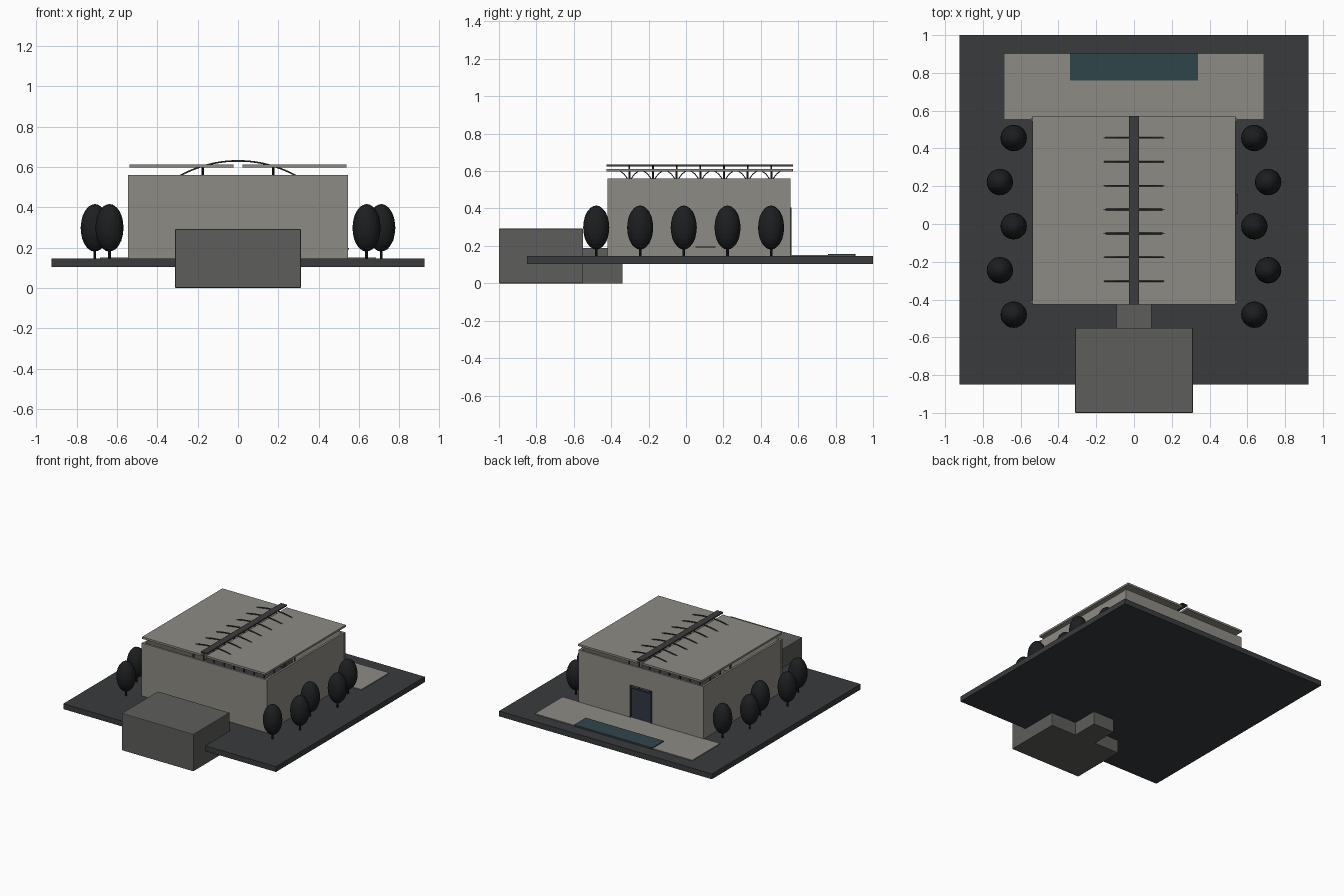
import bpy, math
from mathutils import Vector

if "Cube" in bpy.data.objects:
    bpy.data.objects.remove(bpy.data.objects["Cube"])


def material(name, r, g, b):
    m = bpy.data.materials.new(name)
    m.diffuse_color = (r, g, b, 1)
    m.use_nodes = True
    m.node_tree.nodes["Principled BSDF"].inputs["Base Color"].default_value = m.diffuse_color
    return m


stone = material("pale_stone", 0.27, 0.26, 0.23)
concrete = material("grey_concrete", 0.11, 0.11, 0.105)
paving = material("dark_paving", 0.04, 0.043, 0.046)
metal = material("dark_metal", 0.045, 0.045, 0.045)
water = material("water", 0.03, 0.06, 0.07)
glass = material("dark_glass", 0.03, 0.04, 0.055)
foliage = material("foliage", 0.012, 0.013, 0.014)


def box(name, x, y, z, mat, bevel=0):
    """Box from (min, max) ranges on each axis."""
    bpy.ops.mesh.primitive_cube_add(size=1, location=[sum(r) / 2 for r in (x, y, z)])
    ob = bpy.context.object
    ob.name = name
    ob.scale = [r[1] - r[0] for r in (x, y, z)]
    bpy.ops.object.transform_apply(location=False, rotation=False, scale=True)
    ob.data.materials.append(mat)
    if bevel:
        mod = ob.modifiers.new("bevel", 'BEVEL')
        mod.width = bevel
        mod.segments = 2
    return ob


def tube(name, points, radius, mat):
    """Round bar along a path."""
    cu = bpy.data.curves.new(name, 'CURVE')
    cu.dimensions = '3D'
    cu.bevel_depth = radius
    cu.bevel_resolution = 1
    cu.use_fill_caps = True
    sp = cu.splines.new('POLY')
    sp.points.add(len(points) - 1)
    for p, co in zip(sp.points, points):
        p.co = (*co, 1)
    cu.materials.append(mat)
    ob = bpy.data.objects.new(name, cu)
    bpy.context.collection.objects.link(ob)
    return ob


# Site slab, terrace and pool
box("site_slab", (-0.925, 0.925), (-0.85, 1.0), (0.103, 0.145), paving)
box("terrace", (-0.685, 0.685), (0.555, 0.90), (0.14, 0.151), stone)
box("pool", (-0.34, 0.34), (0.76, 0.905), (0.14, 0.157), water)

# Entrance block and link corridor
box("entrance_block", (-0.312, 0.312), (-1.0, -0.55), (0, 0.292), concrete, 0.004)
box("link_corridor", (-0.092, 0.092), (-0.62, -0.34), (0, 0.19), concrete)

# Hall walls, open at the top
Z0, Z1, T = 0.14, 0.56, 0.015
box("front_wall", (-0.545, 0.545), (-0.42, -0.42 + T), (Z0, Z1), stone)
for s, side in ((-1, "left"), (1, "right")):
    xs = sorted((s * 0.54, s * (0.54 - T)))
    box(side + "_wall", xs, (-0.42 + T, 0.56 - T), (Z0, Z1), stone)
    box(side + "_back_wall", sorted((s * 0.095, s * 0.545)), (0.56 - T, 0.56), (Z0, Z1), stone)

# Back doorway: lintel, recessed glass, frame
box("door_lintel", (-0.095, 0.095), (0.56 - T, 0.56), (0.405, Z1), stone)
box("door_glass", (-0.095, 0.095), (0.546, 0.552), (Z0, 0.385), glass)
for s in (-1, 1):
    box("door_jamb", (s * 0.092 - 0.004, s * 0.092 + 0.004), (0.544, 0.564), (Z0, 0.405), metal)
box("door_rail", (-0.095, 0.095), (0.544, 0.562), (0.38, 0.387), metal)

# Small ledge on the right wall
box("side_ledge", (0.53, 0.55), (0.052, 0.158), (0.191, 0.197), metal)

# Split roof and central spine
for s in (-1, 1):
    box("roof_panel", sorted((s * 0.022, s * 0.537)), (-0.425, 0.573), (0.597, 0.612), stone)
box("roof_spine", (-0.026, 0.026), (-0.425, 0.573), (0.624, 0.634), metal)

# Arched ribs over the roof with branching columns below
R, HALF, TOP = 0.60, 0.29, 0.630
end = math.asin(HALF / R)
for i in range(7):
    y = -0.303 + i * 0.1265
    arc = [-end + 2 * end * k / 20 for k in range(21)]
    tube("roof_rib", [(R * math.sin(a), y, TOP - R + R * math.cos(a)) for a in arc], 0.0045, metal)
    for s in (-1, 1):
        x = s * 0.175
        tube("column", [(x, y, Z0), (x, y, 0.60)], 0.006, metal)
        for d in (-1, 1):
            path = [(x, y + d * b, z) for b, z in ((0, 0.53), (0.012, 0.562), (0.028, 0.584), (0.05, 0.60))]
            tube("column_branch", path, 0.003, metal)

# Trees in two staggered rows per side
for s in (-1, 1):
    for x, y in ((0.637, 0.455), (0.71, 0.222), (0.637, -0.012), (0.71, -0.245), (0.637, -0.48)):
        bpy.ops.mesh.primitive_ico_sphere_add(subdivisions=3, radius=1, location=(s * x, y, 0.298))
        crown = bpy.context.object
        crown.name = "tree_crown"
        crown.scale = (0.07, 0.07, 0.118)
        crown.data.materials.append(foliage)
        bpy.ops.mesh.primitive_cylinder_add(vertices=8, radius=0.007, depth=0.08,
                                            location=(s * x, y, 0.18))
        trunk = bpy.context.object
        trunk.name = "tree_trunk"
        trunk.data.materials.append(foliage)
